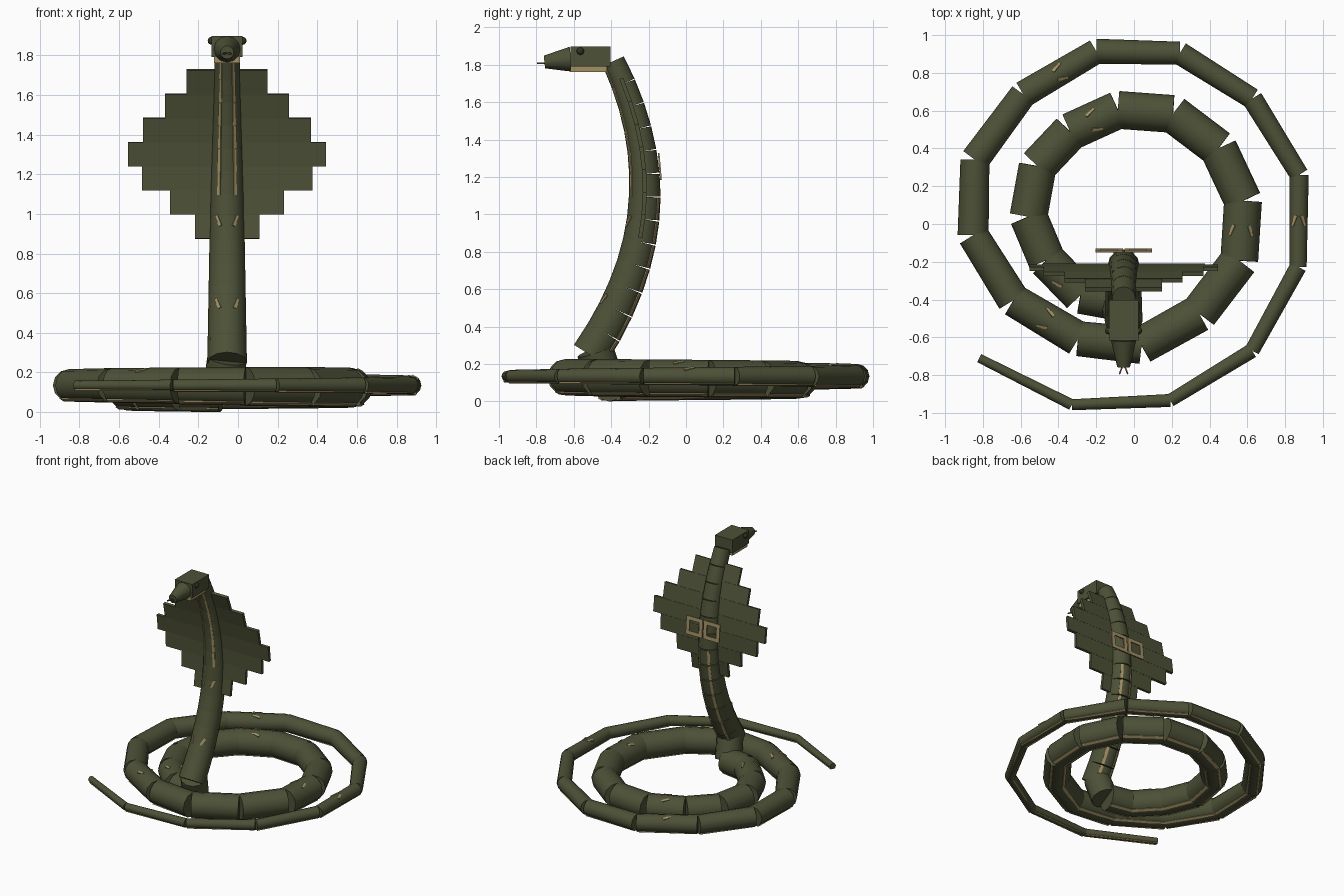
import bpy, bmesh, math
from mathutils import Vector, Matrix

if "Cube" in bpy.data.objects:
    bpy.data.objects.remove(bpy.data.objects["Cube"])

CX = -0.055  # centre line of the upright part


def material(name, rgb):
    m = bpy.data.materials.new(name)
    m.diffuse_color = (*rgb, 1)
    m.use_nodes = True
    m.node_tree.nodes["Principled BSDF"].inputs["Base Color"].default_value = m.diffuse_color
    return m


GREEN = material("olive_green", (0.075, 0.082, 0.038))
TAN = material("tan", (0.36, 0.28, 0.13))
DARK = material("dark_eye", (0.03, 0.032, 0.016))
TONGUE = material("tongue_brown", (0.12, 0.06, 0.04))


def finish(bm, name, mat, smooth=False):
    me = bpy.data.meshes.new(name)
    bm.to_mesh(me)
    bm.free()
    me.materials.append(mat)
    ob = bpy.data.objects.new(name, me)
    bpy.context.collection.objects.link(ob)
    if smooth:
        bpy.ops.object.select_all(action='DESELECT')
        ob.select_set(True)
        bpy.context.view_layer.objects.active = ob
        bpy.ops.object.shade_smooth_by_angle(angle=math.radians(40))
    return ob


def frame(a, b, belly):
    """Matrix at the middle of a-b: x = sideways, y = belly direction, z = along."""
    z = (b - a).normalized()
    y = (belly - z * belly.dot(z)).normalized()
    x = y.cross(z)
    m = Matrix((x, y, z)).transposed().to_4x4()
    m.translation = (a + b) / 2
    return m


def box(bm, m, size, loc=(0, 0, 0)):
    bmesh.ops.create_cube(bm, size=1, matrix=m @ Matrix.Translation(loc) @ Matrix.Diagonal((*size, 1)))


def cone(bm, a, b, r0, r1, belly, sides=12):
    bmesh.ops.create_cone(bm, cap_ends=True, segments=sides, radius1=r0, radius2=r1,
                          depth=(b - a).length, matrix=frame(a, b, belly))


def stripes(bm, a, b, r, belly):
    """Two thin belly strips along a segment."""
    m = frame(a, b, belly)
    for s in (-1, 1):
        turn = m @ Matrix.Rotation(s * math.radians(30), 4, 'Z')
        box(bm, turn, (0.22 * r, 0.009, (b - a).length * 0.98), (0, r * 0.985, 0))


def marks(bm, a, b, r, belly, shift=0.0):
    """A small V of two slanted plates on the side opposite the belly."""
    m = frame(a, b, belly)
    for s in (-1, 1):
        turn = (m @ Matrix.Rotation(s * math.radians(30), 4, 'Z')
                @ Matrix.Translation((0, -r * 0.985, shift)) @ Matrix.Rotation(s * 0.4, 4, 'Y'))
        box(bm, turn, (0.016, 0.009, 0.06))


# Coil joints: (angle in degrees, outer radius), from the neck out to the tail
COIL = [(-102, .52), (-127, .57), (-157.6, .60), (176, .66), (149, .695), (124.6, .694),
        (98, .71), (70.5, .718), (41.8, .70), (12, .69), (-19.2, .69), (-54, .685),
        (-86.5, .742), (-116, .768), (-147.7, .842), (-176, .936), (158, .985),
        (130.5, .974), (102.3, 1.002), (75, .997), (46.7, .968), (16.6, .963),
        (-14.6, .943), (-47, .956), (-78.4, .988), (-109, 1.041), (-139.1, 1.108)]


def coil_radius(i):
    return min(0.1, 0.082 - 0.0053 * (i - 15))


def coil_point(i):
    ang, rad = COIL[i]
    rad -= coil_radius(i)
    t = math.radians(ang)
    return Vector((rad * math.cos(t), rad * math.sin(t), min(0.135, 0.1 + 0.0025 * i)))


def neck_point(z):
    k = 0.38 if z < 1.13 else 0.355
    return Vector((CX, -0.22 - k * (z - 1.13) ** 2, z))


def neck_radius(z):
    return 0.1 - 0.018 * (z - 0.25) if z < 1.13 else 0.084 - 0.032 * (z - 1.13)


body, belly_bm, marks_bm = bmesh.new(), bmesh.new(), bmesh.new()

# Coiled body and tail
DOWN = Vector((0, 0, -1))
for i in range(len(COIL) - 1):
    a, b = coil_point(i), coil_point(i + 1)
    r0, r1 = coil_radius(i), coil_radius(i + 1)
    cone(body, a, b, r0, r1, DOWN)
    stripes(belly_bm, a, b, (r0 + r1) / 2, DOWN)
    if i % 4 == 1 and i < 25:
        marks(marks_bm, a, b, (r0 + r1) / 2, DOWN)
finish(body, "coiled_body", GREEN, True)

# Rising joint between coil and neck
bm = bmesh.new()
cone(bm, Vector((-0.08, -0.43, 0.1)), Vector((CX, -0.485, 0.27)), 0.1, 0.1, Vector((0, 1, 0)))
finish(bm, "neck_base", GREEN, True)

# Upright neck: the belly strips sit behind below and in front above
neck = bmesh.new()
STEP = 1.57 / 13
for i in range(13):
    z0, z1 = 0.25 + STEP * i, 0.25 + STEP * (i + 1)
    a, b = neck_point(z0), neck_point(z1)
    r0, r1 = neck_radius(z0), neck_radius(z1)
    belly = Vector((0, 1 if i < 7 else -1, 0))
    cone(neck, a, b, r0, r1, belly)
    stripes(belly_bm, a, b, (r0 + r1) / 2, belly)
    if i in (2, 5):
        marks(marks_bm, a, b, (r0 + r1) / 2, belly, -0.04 if i == 2 else 0.04)
finish(neck, "neck", GREEN, True)
finish(belly_bm, "belly_stripes", TAN)
finish(marks_bm, "back_marks", TAN)

# Hood: stepped flat plates following the neck
hood = bmesh.new()
for i, half in enumerate((.163, .287, .43, .499, .423, .312, .204)):
    z0 = 0.875 + 0.1217 * i
    a, b = neck_point(z0), neck_point(z0 + 0.1217)
    box(hood, frame(a, b, Vector((0, 1, 0))), (2 * half, 0.022, (b - a).length))
finish(hood, "hood", GREEN)

# Pair of square frames on the back of the hood
bm = bmesh.new()
m = frame(neck_point(1.18), neck_point(1.32), Vector((0, 1, 0)))
for s in (-1, 1):
    for t in (-1, 1):
        box(bm, m, (0.145, 0.009, 0.03), (s * 0.077, 0.087, t * 0.0575))
        box(bm, m, (0.03, 0.009, 0.086), (s * 0.077 + t * 0.0575, 0.087, 0))
finish(bm, "hood_square_frames", TAN)

# Head
I = Matrix.Identity(4)
bm = bmesh.new()
box(bm, I, (0.156, 0.215, 0.107), (CX, -0.51, 1.845))
finish(bm, "head", GREEN)
bm = bmesh.new()
box(bm, I, (0.13, 0.195, 0.035), (CX, -0.52, 1.779))
finish(bm, "lower_jaw", TAN)
bm = bmesh.new()
cone(bm, Vector((CX, -0.615, 1.83)), Vector((CX, -0.757, 1.815)), 0.067, 0.034, DOWN)
finish(bm, "snout", GREEN, True)

# Eyes
bm = bmesh.new()
for s in (-1, 1):
    bmesh.ops.create_uvsphere(bm, u_segments=12, v_segments=8, radius=0.02,
                              matrix=Matrix.Translation((CX + s * 0.078, -0.565, 1.873)))
finish(bm, "eyes", DARK, True)

# Forked tongue
bm = bmesh.new()
for s in (-1, 1):
    a, b = Vector((CX + s * 0.005, -0.75, 1.81)), Vector((CX + s * 0.022, -0.795, 1.808))
    box(bm, frame(a, b, DOWN), (0.008, 0.008, (b - a).length))
finish(bm, "forked_tongue", TONGUE)
